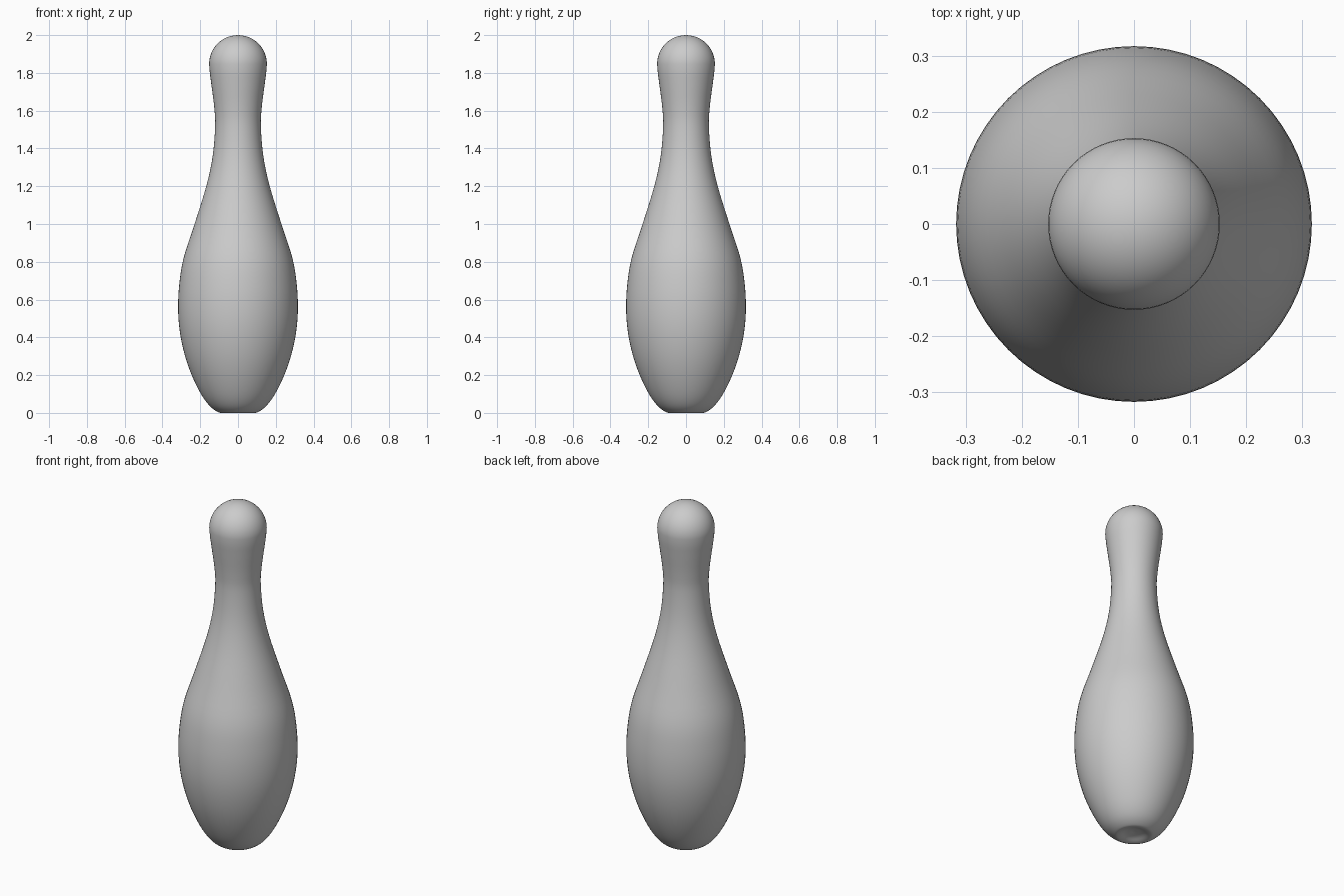
import bpy, bmesh
from math import sin, cos, pi
from mathutils import Vector

cube = bpy.data.objects.get("Cube")
if cube:
    bpy.data.objects.remove(cube)

SEGMENTS = 64
STEPS = 4

mat = bpy.data.materials.new("plain grey")
mat.use_nodes = True
colour = (0.6, 0.6, 0.6, 1)
mat.diffuse_color = colour
mat.node_tree.nodes["Principled BSDF"].inputs["Base Color"].default_value = colour


def smooth_path(points):
    """Catmull-Rom curve through the points."""
    pts = [Vector(p) for p in points]
    pts = [2 * pts[0] - pts[1]] + pts + [2 * pts[-1] - pts[-2]]
    path = []
    for a, b, c, d in zip(pts, pts[1:], pts[2:], pts[3:]):
        for i in range(STEPS):
            t = i / STEPS
            path.append(0.5 * (2 * b + (c - a) * t + (2 * a - 5 * b + 4 * c - d) * t**2
                               + (3 * b - a - 3 * c + d) * t**3))
    return path


# Body profile as (radius, height): shallow dimple, foot, belly, neck
body = [(0, 0.02), (0.045, 0.014), (0.08, 0.002), (0.105, 0.004), (0.15, 0.037),
        (0.196, 0.1), (0.245, 0.2), (0.283, 0.31), (0.308, 0.43), (0.317, 0.55),
        (0.311, 0.68), (0.288, 0.82), (0.23, 1.0), (0.168, 1.2), (0.134, 1.36),
        (0.121, 1.52), (0.126, 1.62), (0.14, 1.73), (0.152, 1.82)]
profile = smooth_path(body)

# Round head
HEAD_R, HEAD_Z = 0.153, 1.847
profile += [Vector((HEAD_R * cos(a), HEAD_Z + HEAD_R * sin(a)))
            for a in (pi / 2 * i / 12 for i in range(13))]

# Turn the profile around the upright axis
bm = bmesh.new()
verts = [bm.verts.new((max(r, 0), 0, z)) for r, z in profile]
edges = [bm.edges.new(pair) for pair in zip(verts, verts[1:])]
bmesh.ops.spin(bm, geom=verts + edges, cent=(0, 0, 0), axis=(0, 0, 1),
               angle=2 * pi, steps=SEGMENTS)
bmesh.ops.remove_doubles(bm, verts=bm.verts, dist=0.0005)
bmesh.ops.recalc_face_normals(bm, faces=bm.faces)
for face in bm.faces:
    face.smooth = True

mesh = bpy.data.meshes.new("bowling_pin")
bm.to_mesh(mesh)
bm.free()
mesh.materials.append(mat)
pin = bpy.data.objects.new("bowling_pin", mesh)
bpy.context.collection.objects.link(pin)
